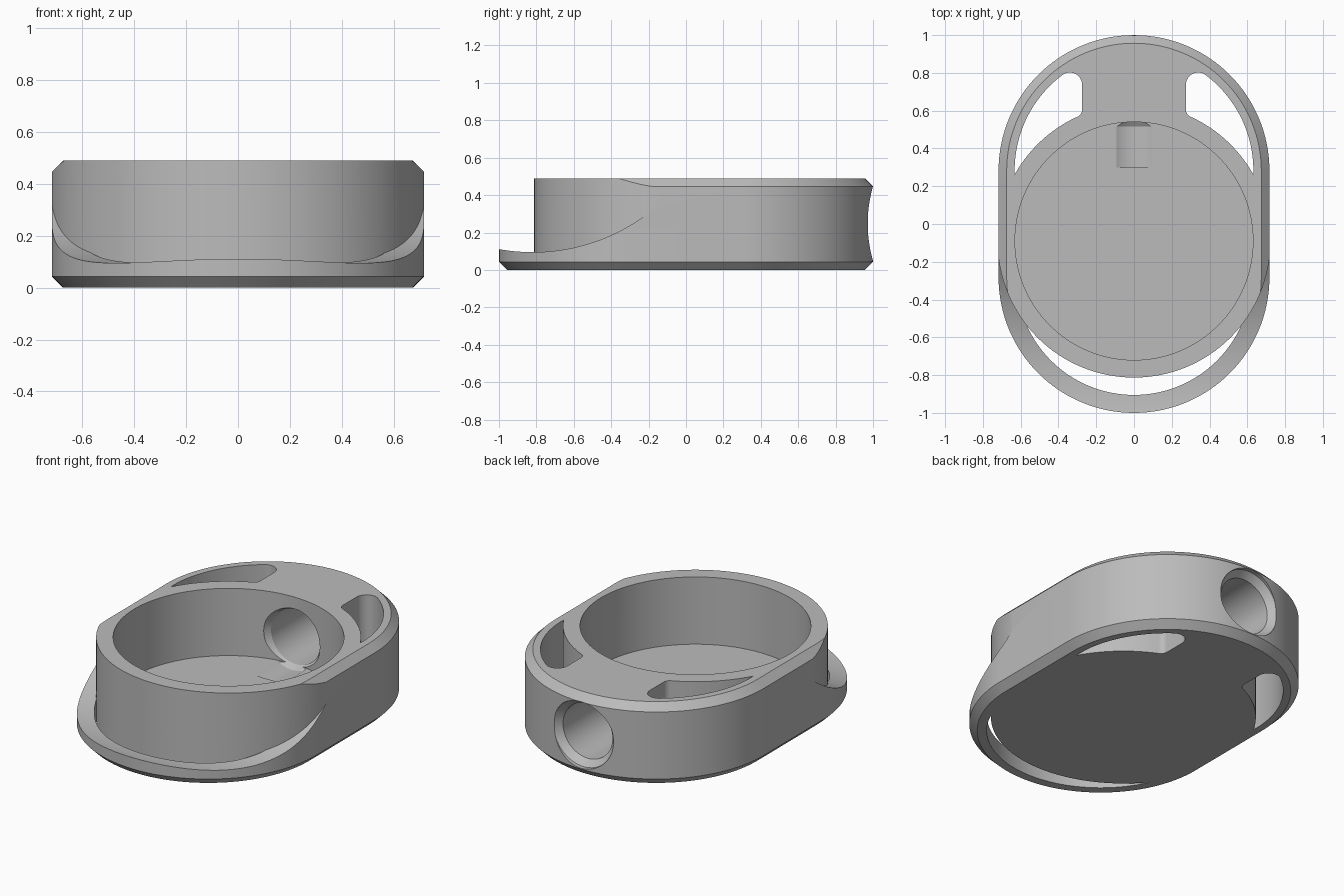
import bpy, bmesh, math

if "Cube" in bpy.data.objects:
    bpy.data.objects.remove(bpy.data.objects["Cube"])

H = 0.49          # total height
W = 0.717         # half width and end radius
END = 0.283       # centre of the rounded ends along y
CUP_Y, CUP_R = -0.09, 0.723
CH = 0.043        # edge chamfer


def arc(cx, cy, r, a0, a1, n):
    return [(cx + r * math.cos(math.radians(a0 + (a1 - a0) * i / n)),
             cy + r * math.sin(math.radians(a0 + (a1 - a0) * i / n))) for i in range(n + 1)]


def circle(cx, cy, r, n=128):
    return arc(cx, cy, r, 0, 360, n)[:-1]


def stadium(r):
    return arc(0, END, r, 0, 180, 64) + arc(0, -END, r, 180, 360, 64)


def loft(name, rings):
    """Closed solid through matching rings of 3D points."""
    bm = bmesh.new()
    vs = [[bm.verts.new(p) for p in ring] for ring in rings]
    n = len(vs[0])
    bm.faces.new(vs[0])
    bm.faces.new(vs[-1])
    for a, b in zip(vs, vs[1:]):
        for i in range(n):
            j = (i + 1) % n
            bm.faces.new((a[i], a[j], b[j], b[i]))
    bmesh.ops.recalc_face_normals(bm, faces=bm.faces)
    me = bpy.data.meshes.new(name)
    bm.to_mesh(me)
    bm.free()
    ob = bpy.data.objects.new(name, me)
    bpy.context.collection.objects.link(ob)
    return ob


def prism(name, pts, z0, z1):
    return loft(name, [[(x, y, z) for x, y in pts] for z in (z0, z1)])


def subtract(target, cutter):
    m = target.modifiers.new("cut", 'BOOLEAN')
    m.operation, m.solver, m.object = 'DIFFERENCE', 'EXACT', cutter
    bpy.context.view_layer.objects.active = target
    bpy.ops.object.modifier_apply(modifier=m.name)
    bpy.data.objects.remove(cutter)


def cup_solid():
    return prism("cup_keep", circle(0, CUP_Y, CUP_R), -1, 2)


# Chamfered body with rounded ends
body = loft("holder_body", [[(x, y, z) for x, y in stadium(r)] for z, r in
                            ((0, W - CH), (CH, W), (H - CH, W), (H, W - CH))])

# Front scoop: curved sweep that leaves the cup wall standing
side = arc(-0.82, 1.115, 1.02, 255, 315, 48) + [(-0.09, 1.2), (-1.2, 1.2), (-1.2, 0.13)]
side = [(min(y, -0.09), z) for y, z in side if y < -0.09 or z > 1]
scoop = loft("scoop", [[(x, y, z) for y, z in side] for x in (-1, 1)])
subtract(scoop, cup_solid())
subtract(body, scoop)

# Crescent strap slot at the front
slot = prism("slot", circle(0, -END, 0.622), -0.2, 0.8)
subtract(slot, cup_solid())
subtract(body, slot)

# Round recess
subtract(body, prism("recess", circle(0, CUP_Y, 0.63), 0.085, 1))

# Mirrored teardrop openings at the back
drop = (arc(0, END, 0.632, -1.9, 53.2, 32) + arc(0.34, 0.737, 0.065, 53.2, 180, 16)[1:]
        + arc(0.315, 0.605, 0.04, 180, 245.6, 10) + arc(0, CUP_Y, CUP_R, 65.6, 29.1, 24)[1:-1])
for s in (1, -1):
    subtract(body, prism("opening", [(s * x, y) for x, y in drop], -0.2, 0.8))

# Cable hole through the back wall, countersunk at both ends
hole = loft("hole", [[(x, y, z) for x, z in circle(0, 0.248, r, 64)] for y, r in
                     ((0.3, 0.187), (0.515, 0.187), (0.55, 0.165), (0.935, 0.165),
                      (0.975, 0.2), (1.2, 0.2))])
subtract(body, hole)

# Plain grey finish
mat = bpy.data.materials.new("grey")
mat.diffuse_color = (0.5, 0.5, 0.5, 1)
mat.use_nodes = True
mat.node_tree.nodes["Principled BSDF"].inputs["Base Color"].default_value = mat.diffuse_color
body.data.materials.clear()
body.data.materials.append(mat)
for p in body.data.polygons:
    p.material_index = 0

bpy.ops.object.select_all(action='DESELECT')
body.select_set(True)
bpy.context.view_layer.objects.active = body
bpy.ops.object.shade_smooth_by_angle(angle=math.radians(25))
